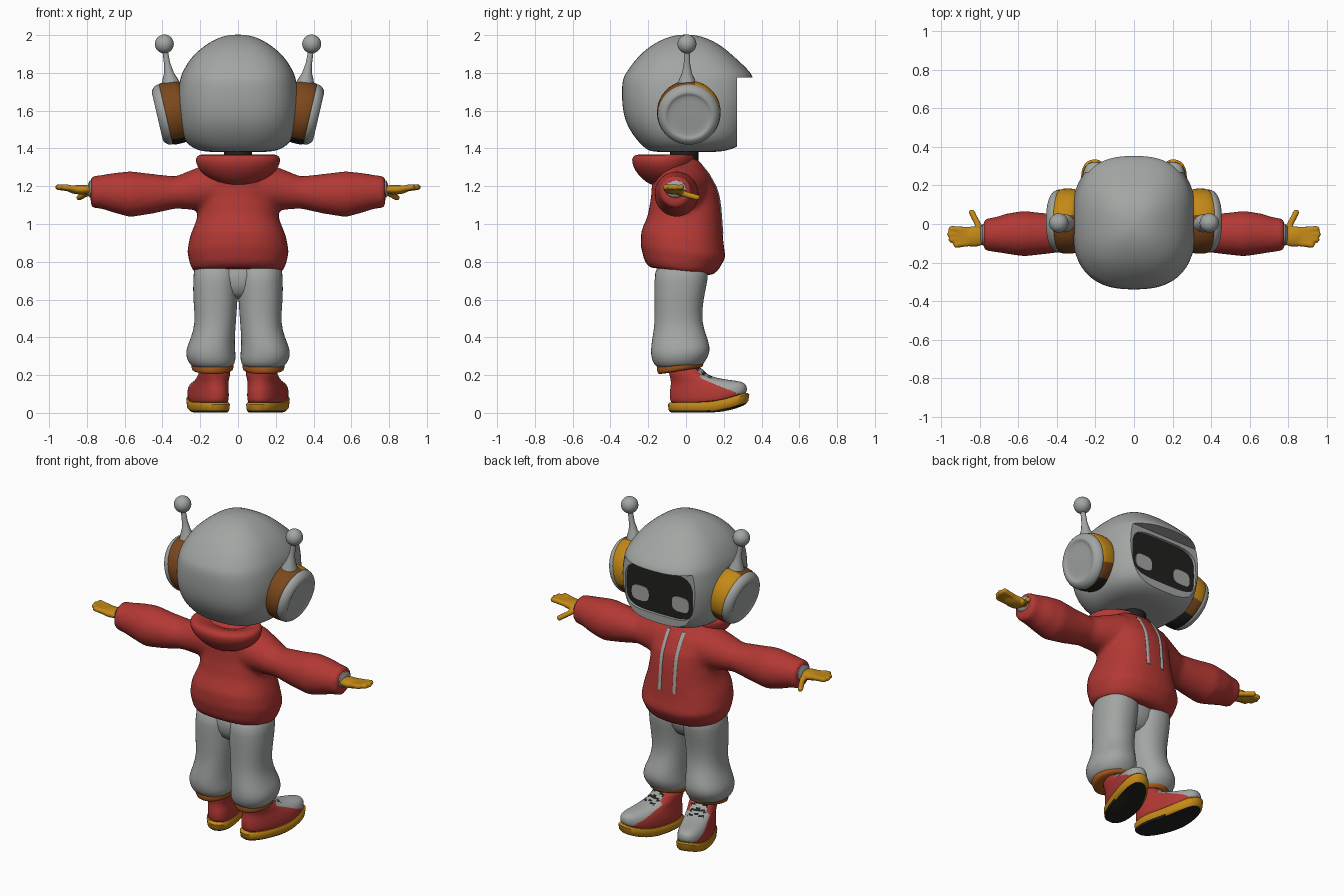
import bpy, bmesh
from math import cos, sin, pi, radians
from mathutils import Matrix, Vector
from mathutils.bvhtree import BVHTree

cube = bpy.data.objects.get("Cube")
if cube:
    bpy.data.objects.remove(cube, do_unlink=True)


def material(name, r, g, b):
    mat = bpy.data.materials.new(name)
    mat.use_nodes = True
    mat.diffuse_color = (r, g, b, 1)
    mat.node_tree.nodes["Principled BSDF"].inputs["Base Color"].default_value = (r, g, b, 1)
    return mat


grey = material("light grey", .36, .38, .365)
red = material("red", .45, .04, .034)
yellow = material("yellow", .55, .25, .008)
brown = material("brown", .2, .065, .012)
orange = material("orange", .4, .1, .012)
dark = material("near black", .015, .015, .014)


def loft(bm, rings, axis="z", power=2.0, tilt=0.0, segments=32):
    """Skin closed rings given as (position, centre u, centre v, radius u, radius v)."""
    loops = []
    for pos, cu, cv, ru, rv in rings:
        loop = []
        for i in range(segments):
            c, s = cos(2 * pi * i / segments), sin(2 * pi * i / segments)
            u = cu + ru * abs(c) ** (2 / power) * (1 if c > 0 else -1)
            v = cv + rv * abs(s) ** (2 / power) * (1 if s > 0 else -1)
            co = {"z": (u, v, pos + tilt * v), "x": (pos, u, v), "y": (u, pos, v)}[axis]
            loop.append(bm.verts.new(co))
        loops.append(loop)
    for a, b in zip(loops, loops[1:]):
        for i in range(segments):
            j = (i + 1) % segments
            bm.faces.new((a[i], a[j], b[j], b[i]))
    bm.faces.new(loops[0])
    bm.faces.new(loops[-1])


def ball(bm, centre, radii):
    place = Matrix.Translation(centre) @ Matrix.Diagonal((*radii, 1))
    bmesh.ops.create_uvsphere(bm, u_segments=24, v_segments=16, radius=1, matrix=place)


def capsule(bm, start, end, radius):
    for k in range(9):
        ball(bm, Vector(start).lerp(Vector(end), k / 8), (radius,) * 3)


def bake(obj):
    graph = bpy.context.evaluated_depsgraph_get()
    mesh = bpy.data.meshes.new_from_object(obj.evaluated_get(graph))
    obj.modifiers.clear()
    obj.data = mesh


def shade(obj):
    bpy.ops.object.select_all(action="DESELECT")
    obj.select_set(True)
    bpy.context.view_layer.objects.active = obj
    bpy.ops.object.shade_smooth_by_angle(angle=radians(45))


def finish(name, bm, mats, paint=None, subdiv=0, voxel=0, place=None, mirror=False):
    bmesh.ops.recalc_face_normals(bm, faces=bm.faces)
    mesh = bpy.data.meshes.new(name)
    bm.to_mesh(mesh)
    bm.free()
    for mat in mats:
        mesh.materials.append(mat)
    obj = bpy.data.objects.new(name, mesh)
    bpy.context.collection.objects.link(obj)
    if voxel:
        remesh = obj.modifiers.new("merge", "REMESH")
        remesh.mode, remesh.voxel_size = "VOXEL", voxel
        soften = obj.modifiers.new("soften", "SMOOTH")
        soften.factor, soften.iterations = .5, 5
    if subdiv:
        obj.modifiers.new("round", "SUBSURF").levels = subdiv
    bake(obj)
    if paint:
        for face in obj.data.polygons:
            face.material_index = paint(face.center, face.normal)
    if place:
        obj.data.transform(place)
    shade(obj)
    if mirror:
        obj.modifiers.new("mirror", "MIRROR")
    return obj


# Helmet shell, trimmed flat under the brow and recessed for the visor
bm = bmesh.new()
loft(bm, [(1.38, 0, 0, .14, .15), (1.387, 0, .01, .21, .21), (1.42, 0, .03, .27, .27),
          (1.48, 0, .02, .305, .31), (1.56, 0, .01, .32, .34), (1.66, 0, .01, .327, .352),
          (1.76, 0, .01, .31, .35), (1.8, 0, .015, .298, .335), (1.88, 0, 0, .253, .262),
          (1.945, 0, 0, .18, .19), (1.99, 0, 0, .1, .1), (2.003, 0, 0, .03, .03)], power=2.6)
helmet = finish("helmet", bm, [grey], subdiv=2)
trim = bmesh.new()
bmesh.ops.create_cube(trim, size=1, matrix=Matrix.Translation((0, .77, 1.275)))
recess = bmesh.new()
loft(recess, [(y, 0, 1.608, .235, .145) for y in (.245, .6)], "y", power=4)
for label, cut in (("brow_cutter", trim), ("visor_cutter", recess)):
    cutter = finish(label, cut, [grey])
    cutter.hide_render = True
    boolean = helmet.modifiers.new("cut", "BOOLEAN")
    boolean.operation, boolean.solver, boolean.object = "DIFFERENCE", "EXACT", cutter
    bake(helmet)
    bpy.data.objects.remove(cutter, do_unlink=True)
shade(helmet)

# Visor plate and eyes
bm = bmesh.new()
loft(bm, [(y, 0, 1.608, .238, .148) for y in (.243, .252)], "y", power=4)
finish("visor", bm, [dark])
bm = bmesh.new()
loft(bm, [(y, .14, 1.56, .06, .047) for y in (.25, .256)], "y", power=3)
finish("eyes", bm, [grey], mirror=True)

# Ear cups: coloured band with a dished grey cap
cup_place = Matrix.Translation((.3, .015, 1.6)) @ Matrix.Rotation(radians(13), 4, "Y")


def paint_band(c, n):
    if c.z < -.135:
        return 2
    return 1 if c.y > .03 and c.z > -.06 else 0


bm = bmesh.new()
loft(bm, [(x, 0, 0, r, r) for x, r in ((-.04, .15), (-.01, .163), (.02, .17), (.07, .17), (.09, .163), (.1, .14))], "x")
finish("ear_bands", bm, [brown, yellow, dark], paint_band, 1, place=cup_place, mirror=True)
bm = bmesh.new()
loft(bm, [(x, 0, 0, r, r) for x, r in ((.07, .15), (.08, .165), (.1, .165), (.122, .15), (.132, .13),
                                       (.13, .118), (.122, .112), (.124, .06), (.125, .01))], "x")
finish("ear_caps", bm, [grey], subdiv=1, place=cup_place, mirror=True)

# Antennas
bm = bmesh.new()
loft(bm, [(z, x, .005, r, r) for z, x, r in ((1.72, .35, .055), (1.765, .358, .042), (1.8, .365, .026),
                                            (1.85, .375, .017), (1.93, .388, .014))], segments=16)
ball(bm, (.39, .005, 1.953), (.05,) * 3)
finish("antennas", bm, [grey], mirror=True)

# Neck
bm = bmesh.new()
loft(bm, [(z, 0, -.01, .075, .075) for z in (1.28, 1.4)])
finish("neck", bm, [dark])

# Hoodie: torso and sleeves merged into one soft shape
bm = bmesh.new()
loft(bm, [(.745, 0, -.03, .235, .165), (.775, 0, -.025, .252, .195), (.85, 0, -.015, .27, .225),
          (.93, 0, -.02, .255, .218), (1.02, 0, -.005, .22, .197), (1.12, 0, 0, .2, .185),
          (1.2, 0, -.005, .2, .175), (1.28, 0, -.03, .185, .155), (1.35, 0, -.05, .12, .115)],
     power=2.3, tilt=-.13)
for side in (1, -1):
    loft(bm, [(side * x, cy, cz, ry, rz) for x, cy, cz, ry, rz in (
        (.04, -.02, 1.19, .14, .12), (.14, -.02, 1.195, .14, .13), (.22, -.03, 1.185, .12, .112),
        (.33, -.045, 1.167, .095, .085), (.45, -.05, 1.16, .105, .105), (.57, -.05, 1.158, .118, .122),
        (.66, -.05, 1.165, .105, .105), (.72, -.055, 1.17, .09, .09), (.78, -.055, 1.17, .083, .083))], "x")
hoodie = finish("hoodie", bm, [red], voxel=.016)

# Folded hood behind the neck
bm = bmesh.new()
loft(bm, [(1.2, 0, -.1, .06, .07), (1.22, 0, -.11, .12, .1), (1.26, 0, -.115, .185, .14),
          (1.305, 0, -.12, .218, .162), (1.345, 0, -.12, .228, .17), (1.368, 0, -.115, .212, .158),
          (1.37, 0, -.1, .17, .125), (1.34, 0, -.08, .12, .09)])
finish("hood", bm, [red], subdiv=1)

# Drawstrings laid on the chest surface
surface = BVHTree.FromPolygons([v.co for v in hoodie.data.vertices],
                               [tuple(p.vertices) for p in hoodie.data.polygons])
bm = bmesh.new()
for x in (-.05, .05):
    points = [surface.ray_cast(Vector((x, 1, .95 + .035 * k)), Vector((0, -1, 0)))[0] for k in range(11)]
    loft(bm, [(p.z, x, p.y, .012, .006) for p in points if p], segments=8)
finish("drawstrings", bm, [grey])

# Wrist linings and hands
bm = bmesh.new()
loft(bm, [(.74, -.055, 1.18, .06, .055), (.785, -.055, 1.185, .055, .045), (.795, -.055, 1.18, .04, .03)], "x")
finish("wrist_linings", bm, [grey], mirror=True)
bm = bmesh.new()
ball(bm, (.83, -.065, 1.182), (.075, .055, .026))
for y, reach in ((-.025, .945), (-.053, .952), (-.081, .945), (-.108, .92)):
    capsule(bm, (.85, y * .8 - .012, 1.185), (reach, y, 1.195), .017)
capsule(bm, (.785, -.05, 1.17), (.84, .06, 1.14), .017)
finish("hands", bm, [yellow], voxel=.008, mirror=True)

# Trousers: baggy legs with a hip filler
bm = bmesh.new()
loft(bm, [(.235, .135, -.03, .1, .11), (.265, .138, -.035, .122, .135), (.3, .143, -.03, .132, .153),
          (.34, .146, -.03, .13, .158), (.4, .133, -.035, .116, .145), (.48, .118, -.042, .107, .123),
          (.6, .12, -.038, .118, .13), (.7, .118, -.025, .12, .143), (.82, .115, -.02, .12, .145)],
     power=2.2, tilt=.06)
finish("trouser_legs", bm, [grey], subdiv=1, mirror=True)
bm = bmesh.new()
loft(bm, [(.6, 0, -.035, .1, .07), (.66, 0, -.03, .18, .115), (.82, 0, -.02, .2, .14)])
finish("trouser_hips", bm, [grey], subdiv=1)
bm = bmesh.new()
loft(bm, [(z, .135, -.03, r, r + .012) for z, r in ((.226, .095), (.23, .108), (.255, .114), (.28, .112), (.285, .1))],
     tilt=.16)
finish("ankle_cuffs", bm, [orange], subdiv=1, mirror=True)

# Shoes: splayed outward with raised toes
shoe_place = Matrix.Translation((.122, 0, 0)) @ Matrix.Rotation(radians(-17), 4, "Z")


def raise_toe(bm):
    for v in bm.verts:
        v.co.z += .9 * max(0, v.co.y - .1) ** 2


def paint_upper(c, n):
    instep = c.y > .045 and abs(c.x) < .05 and c.z > .13
    if instep and c.y < .15 and sin(c.y * 190) > .2:
        return 2
    return 1 if instep or (c.y > .1 and c.z + .4 * c.y > .225) else 0


bm = bmesh.new()
loft(bm, [(.03, 0, .125, .082, .205), (.08, 0, .125, .09, .212), (.11, 0, .12, .088, .208),
          (.135, 0, .105, .085, .188), (.16, 0, .075, .08, .155), (.185, 0, .035, .08, .118),
          (.21, 0, .005, .08, .095), (.25, 0, -.005, .078, .085)], power=2.3, segments=48)
raise_toe(bm)
finish("shoe_uppers", bm, [red, grey, dark], paint_upper, 2, place=shoe_place, mirror=True)
bm = bmesh.new()
loft(bm, [(.002, 0, .125, .08, .205), (.012, 0, .125, .09, .217), (.045, 0, .125, .094, .222),
          (.056, 0, .125, .088, .212)], power=2.3, segments=48)
raise_toe(bm)
finish("shoe_soles", bm, [yellow, dark], lambda c, n: 1 if n.z < -.7 else 0, place=shoe_place, mirror=True)
